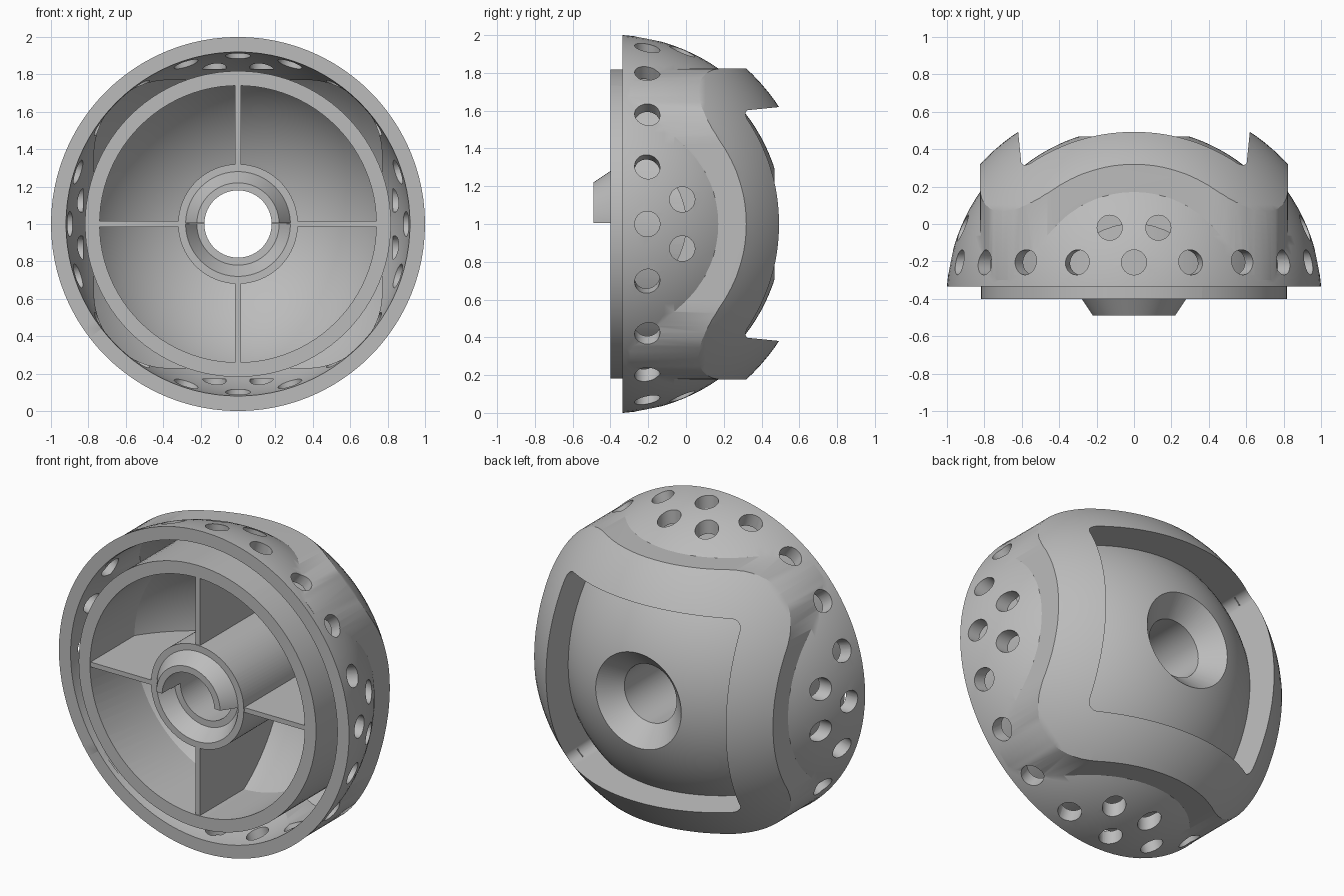
import bpy, bmesh
from math import sin, cos, pi, sqrt, radians
from mathutils import Matrix, Vector

cube = bpy.data.objects.get("Cube")
if cube:
    bpy.data.objects.remove(cube, do_unlink=True)

grey = bpy.data.materials.new("plain grey")
grey.use_nodes = True
grey.diffuse_color = (0.5, 0.5, 0.5, 1)
grey.node_tree.nodes["Principled BSDF"].inputs["Base Color"].default_value = (0.5, 0.5, 0.5, 1)


def finish(bm, name):
    bmesh.ops.remove_doubles(bm, verts=bm.verts, dist=1e-5)
    bmesh.ops.recalc_face_normals(bm, faces=bm.faces)
    mesh = bpy.data.meshes.new(name)
    bm.to_mesh(mesh)
    bm.free()
    mesh.materials.append(grey)
    obj = bpy.data.objects.new(name, mesh)
    bpy.context.collection.objects.link(obj)
    return obj


def revolve(name, profile, steps=96):
    """Spin a closed (radius, y) outline around the y axis."""
    bm = bmesh.new()
    verts = [bm.verts.new((r, y, 0)) for r, y in profile]
    pairs = list(zip(verts, verts[1:]))
    if profile[0][0] > 0:
        pairs.append((verts[-1], verts[0]))
    edges = [bm.edges.new(p) for p in pairs]
    bmesh.ops.spin(bm, geom=verts + edges, cent=(0, 0, 0), axis=(0, 1, 0),
                   angle=2 * pi, steps=steps, use_duplicate=False)
    return finish(bm, name)


def arc(radius, centre, r0, r1, n=28):
    """Points of a sphere outline, from distance r0 to r1 off the axis."""
    return [(r, centre + sqrt(max(radius ** 2 - r * r, 0)))
            for r in (r0 + (r1 - r0) * sin(pi / 2 * i / n) for i in range(n + 1))]


def dome(name, radius, centre, front):
    """Solid dome that starts at the plane y = front."""
    rim = sqrt(radius ** 2 - (front - centre) ** 2)
    return revolve(name, [(0, front)] + arc(radius, centre, 0, rim)[::-1])


def cylinder(name, radius, y0, y1):
    return revolve(name, [(0, y0), (radius, y0), (radius, y1), (0, y1)])


def prism(name, y0, half0, y1, half1, corner):
    """Rounded square along y, with its own half width at each end."""
    bm = bmesh.new()
    rings = []
    for y, half in ((y0, half0), (y1, half1)):
        ring = []
        for q in range(4):
            mid = pi / 4 + q * pi / 2
            c = (half - corner) * sqrt(2)
            for i in range(17):
                a = q * pi / 2 + i * pi / 32
                ring.append(bm.verts.new((c * cos(mid) + corner * cos(a), y,
                                          c * sin(mid) + corner * sin(a))))
        rings.append(ring)
        bm.faces.new(ring)
    a, b = rings
    for i in range(len(a)):
        j = (i + 1) % len(a)
        bm.faces.new((a[i], a[j], b[j], b[i]))
    return finish(bm, name)


def box(name, centre, size):
    bm = bmesh.new()
    bmesh.ops.create_cube(bm, size=1, matrix=Matrix.Translation(centre) @ Matrix.Diagonal((*size, 1)))
    return finish(bm, name)


def combine(target, tool, operation):
    mod = target.modifiers.new("cut", "BOOLEAN")
    mod.operation, mod.solver, mod.object = operation, "EXACT", tool
    bpy.context.view_layer.objects.active = target
    bpy.ops.object.modifier_apply(modifier=mod.name)
    bpy.data.objects.remove(tool, do_unlink=True)
    return target


C, F = -0.40, -0.44      # sphere centres of the skirt and of the square frame

# Perforated skirt joined to the rounded square frame
body = dome("body", 1.002, C, -0.335)
frame = prism("frame", -0.3, 0.823, 0.9, 0.823, 0.4)
combine(frame, dome("frame_limit", 1.12, F, -0.4), "INTERSECT")
combine(body, frame, "UNION")

# Hollow between the skirt and the inner cup, deeper in the four corners
gap = dome("gap", 0.922, C, -0.45)
pocket = prism("corner_gap", -0.3, 0.77, 0.9, 0.77, 0.4)
combine(pocket, dome("corner_limit", 1.05, F, -0.4), "INTERSECT")
combine(gap, pocket, "UNION")
combine(gap, cylinder("gap_core", 0.808, -0.6, 0.8), "DIFFERENCE")
combine(body, gap, "DIFFERENCE")

# Inner cup with its domed interior around the hub
combine(body, cylinder("cup", 0.818, -0.4, 0.22), "UNION")
inside = revolve("cup_inside", [(0.32, -0.6), (0.74, -0.6)] + arc(0.88, F, 0.32, 0.74)[::-1])
combine(body, inside, "DIFFERENCE")

# Square recess in the back, with a domed floor
recess = prism("recess", -0.1, 0.56, 0.9, 0.66, 0.06)
combine(recess, dome("recess_floor", 0.955, F, -0.4), "DIFFERENCE")
combine(body, recess, "DIFFERENCE")

# Countersunk bore
bore = revolve("bore", [(0, -0.6), (0.18, -0.6), (0.18, 0.35), (0.295, 0.468), (0.36, 0.535), (0.36, 0.8), (0, 0.8)])
combine(body, bore, "DIFFERENCE")

# Lower half of the hub: tapered seat
seat = revolve("seat", [(0, -0.31), (0.22, -0.31), (0.28, -0.4), (0.28, -0.45), (0, -0.45)])
combine(seat, box("lower_half", (0, -0.4, -0.5), (2, 1, 1)), "INTERSECT")
combine(body, seat, "DIFFERENCE")

# Drain holes: a ring of twenty and a pair above each side
bm = bmesh.new()


def drill(turn, y, offset):
    spot = (Matrix.Rotation(turn, 4, "Y") @ Matrix.Translation(Vector((0.97, y, offset)))
            @ Matrix.Rotation(pi / 2, 4, "Y"))
    bmesh.ops.create_cone(bm, cap_ends=True, segments=32, radius1=0.067, radius2=0.067,
                          depth=0.28, matrix=spot)


for i in range(20):
    drill(i * pi / 10, -0.205, 0)
for q in range(4):
    for side in (-0.13, 0.13):
        drill(q * pi / 2, -0.02, side)
holes = finish(bm, "holes")
combine(holes, cylinder("hole_stop", 0.822, -0.6, 0.6), "DIFFERENCE")
combine(body, holes, "DIFFERENCE")

# Upper half of the hub: tapered collar
collar = revolve("collar", [(0.18, -0.38), (0.18, -0.49), (0.22, -0.49), (0.28, -0.4), (0.28, -0.38)])
combine(collar, box("upper_half", (0, -0.4, 0.505), (2, 1, 1)), "INTERSECT")

# Four thin ribs from hub to cup
ribs = box("ribs", (0, 0, 0), (1.52, 1.6, 0.03))
combine(ribs, box("rib_across", (0, 0, 0), (0.03, 1.6, 1.52)), "UNION")
combine(ribs, dome("rib_limit", 0.92, F, -0.395), "INTERSECT")
combine(ribs, cylinder("rib_core", 0.305, -0.8, 0.8), "DIFFERENCE")

# Raise to the ground and smooth the rounded faces
for obj in (body, collar, ribs):
    obj.location.z = 1
    bpy.ops.object.select_all(action="DESELECT")
    obj.select_set(True)
    bpy.context.view_layer.objects.active = obj
    bpy.ops.object.shade_smooth_by_angle(angle=radians(28))
